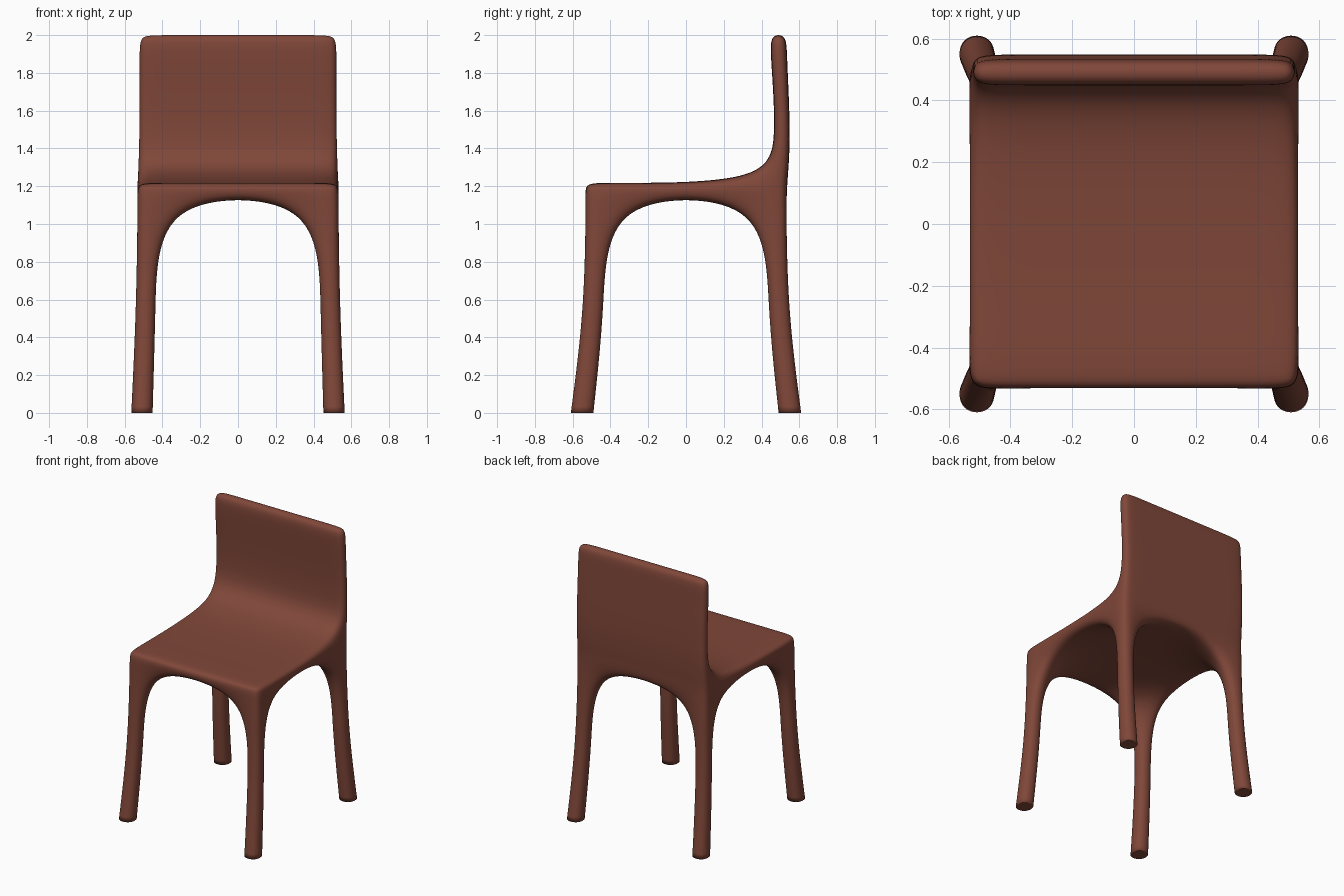
import bpy
import bmesh

if "Cube" in bpy.data.objects:
    bpy.data.objects.remove(bpy.data.objects["Cube"])

# Control cage rows from floor to top: z, inner x, outer x, inner y, outer y
ROWS = [
    (0.0,   0.447, 0.570, 0.485, 0.615),   # foot
    (0.55,  0.432, 0.543, 0.426, 0.542),   # mid leg
    (1.147, 0.420, 0.535, 0.420, 0.535),   # seat underside
    (1.218, 0.420, 0.535, 0.420, 0.535),   # seat top
    (1.45,  0.420, 0.525, 0.481, 0.556),   # lower back
    (1.90,  0.420, 0.525, 0.447, 0.533),   # upper back
    (2.004, 0.420, 0.525, 0.447, 0.533),   # back top
]


def solid(i, j, k):
    """Which cells of the 3 x 3 x 6 cage are filled."""
    if not (0 <= i < 3 and 0 <= j < 3 and 0 <= k < 6):
        return False
    if k < 2:
        return i != 1 and j != 1      # four legs
    if k == 2:
        return True                   # seat slab
    return j == 2                     # backrest


def position(i, j, k):
    z, xi, xo, yi, yo = ROWS[k]
    return ((-xo, -xi, xi, xo)[i], (-yo, -yi, yi, yo)[j], z)


# Cell sides: neighbour direction and its four corners, wound outwards
SIDES = {
    (-1, 0, 0): ((0, 0, 0), (0, 0, 1), (0, 1, 1), (0, 1, 0)),
    (1, 0, 0): ((1, 0, 0), (1, 1, 0), (1, 1, 1), (1, 0, 1)),
    (0, -1, 0): ((0, 0, 0), (1, 0, 0), (1, 0, 1), (0, 0, 1)),
    (0, 1, 0): ((0, 1, 0), (0, 1, 1), (1, 1, 1), (1, 1, 0)),
    (0, 0, -1): ((0, 0, 0), (0, 1, 0), (1, 1, 0), (1, 0, 0)),
    (0, 0, 1): ((0, 0, 1), (1, 0, 1), (1, 1, 1), (0, 1, 1)),
}

bm = bmesh.new()
verts = {}


def vert(key):
    if key not in verts:
        verts[key] = bm.verts.new(position(*key))
    return verts[key]


# Skin every exposed side of the filled cells
for i in range(3):
    for j in range(3):
        for k in range(6):
            if not solid(i, j, k):
                continue
            for (dx, dy, dz), corners in SIDES.items():
                if not solid(i + dx, j + dy, k + dz):
                    bm.faces.new([vert((i + a, j + b, k + c)) for a, b, c in corners])

# Crisp edge round the flat soles
crease = bm.edges.layers.float.new("crease_edge")
for e in bm.edges:
    if all(v.co.z < 0.001 for v in e.verts):
        e[crease] = 1.0
for f in bm.faces:
    f.smooth = True
bmesh.ops.recalc_face_normals(bm, faces=bm.faces)

mesh = bpy.data.meshes.new("chair_shell")
bm.to_mesh(mesh)
bm.free()

# One-piece moulded chair in reddish brown
brown = bpy.data.materials.new("reddish_brown")
brown.diffuse_color = (0.216, 0.063, 0.041, 1.0)
brown.use_nodes = True
brown.node_tree.nodes["Principled BSDF"].inputs["Base Color"].default_value = brown.diffuse_color
mesh.materials.append(brown)
chair = bpy.data.objects.new("chair_shell", mesh)
bpy.context.collection.objects.link(chair)

sub = chair.modifiers.new("smooth_skin", 'SUBSURF')
sub.levels = 4
sub.render_levels = 4
